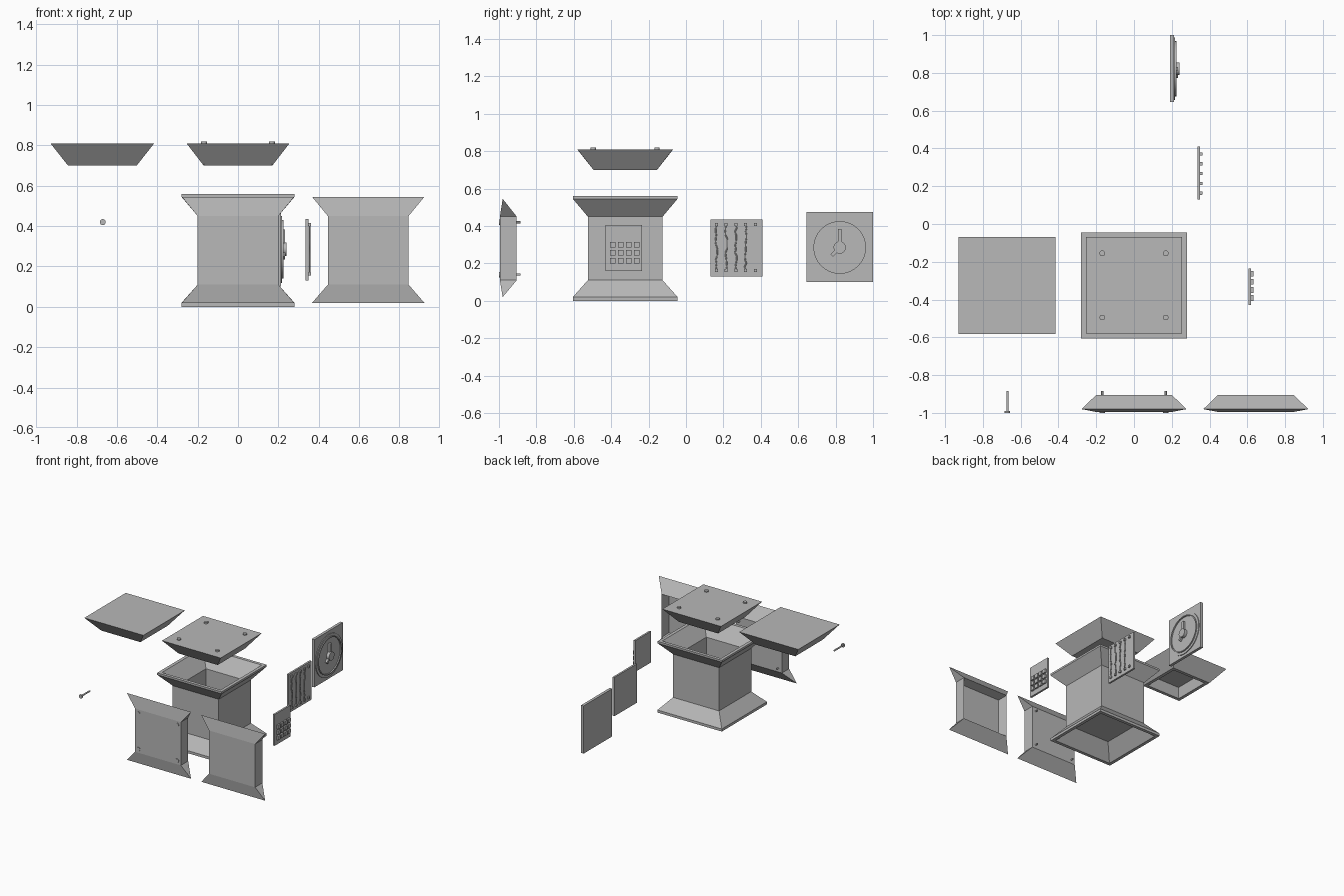
import bpy, bmesh, math, random
from mathutils import Matrix, Vector

random.seed(4)
cube = bpy.data.objects.get("Cube")
if cube:
    bpy.data.objects.remove(cube, do_unlink=True)

grey = bpy.data.materials.new("plain grey")
grey.use_nodes = True
grey.diffuse_color = (0.48, 0.48, 0.48, 1)
grey.node_tree.nodes["Principled BSDF"].inputs["Base Color"].default_value = grey.diffuse_color


def finish(name, bm, smooth=False):
    bmesh.ops.recalc_face_normals(bm, faces=bm.faces)
    mesh = bpy.data.meshes.new(name)
    bm.to_mesh(mesh)
    bm.free()
    mesh.materials.append(grey)
    ob = bpy.data.objects.new(name, mesh)
    bpy.context.collection.objects.link(ob)
    if smooth:
        bpy.ops.object.select_all(action='DESELECT')
        ob.select_set(True)
        bpy.context.view_layer.objects.active = ob
        bpy.ops.object.shade_smooth_by_angle(angle=math.radians(35))
    return ob


def add_box(bm, lo, hi, tilt=None):
    lo, hi = Vector(lo), Vector(hi)
    m = Matrix.Translation((lo + hi) / 2) @ Matrix.Diagonal((*(hi - lo), 1))
    bmesh.ops.create_cube(bm, size=1, matrix=tilt @ m if tilt else m)


def lathe(bm, profile, matrix, sides):
    """Stack of capped rings (radius, height) along the local z axis."""
    rings = []
    for r, h in profile:
        rings.append([bm.verts.new(matrix @ Vector((r * math.cos(a), r * math.sin(a), h)))
                      for a in (2 * math.pi * (i + 0.5) / sides for i in range(sides))])
    for a, b in zip(rings, rings[1:]):
        for i in range(sides):
            j = (i + 1) % sides
            bm.faces.new((a[i], a[j], b[j], b[i]))
    bm.faces.new(rings[0])
    bm.faces.new(rings[-1])


def square_loft(name, x, y, profile):
    bm = bmesh.new()
    lathe(bm, [(h * math.sqrt(2), z) for h, z in profile], Matrix.Translation((x, y, 0)), 4)
    return finish(name, bm)


def screw(name, matrix):
    """Head at the local origin, shaft running along +z."""
    bm = bmesh.new()
    lathe(bm, [(0.015, 0), (0.015, 0.01), (0.006, 0.01), (0.006, 0.115)], matrix, 12)
    return finish(name, bm, True)


# Hollow flared body, with a floor and a sunken underside
CY = -0.325
square_loft("body", 0, CY, [
    (0.17, 0.11), (0.255, 0), (0.28, 0), (0.28, 0.02), (0.2, 0.11), (0.2, 0.45),
    (0.28, 0.545), (0.28, 0.56), (0.255, 0.56), (0.17, 0.45), (0.17, 0.13)])

# Tapered lids
square_loft("top_lid", 0, CY, [(0.17, 0.70), (0.255, 0.81)])
square_loft("bottom_lid", -0.672, CY, [(0.13, 0.78), (0.145, 0.70), (0.17, 0.70), (0.257, 0.81)])


# Flared wall panels
def wall_panel(name, x, hollow):
    bm = bmesh.new()
    rows = [(0.278, -0.98, 0.545), (0.2, -0.995, 0.45), (0.2, -0.995, 0.11),
            (0.278, -0.98, 0.02), (0.2, -0.905, 0.11), (0.2, -0.905, 0.45)]
    left = [bm.verts.new((x - h, y, z)) for h, y, z in rows]
    right = [bm.verts.new((x + h, y, z)) for h, y, z in rows]
    strips = [bm.faces.new((left[i], right[i], right[(i + 1) % 6], left[(i + 1) % 6]))
              for i in range(6)]
    for s in (left, right):
        bm.faces.new((s[0], s[1], s[5]))
        bm.faces.new((s[1], s[2], s[4], s[5]))
        bm.faces.new((s[2], s[3], s[4]))
    bmesh.ops.recalc_face_normals(bm, faces=bm.faces)
    if hollow:
        back = strips[4]
        bmesh.ops.inset_region(bm, faces=[back], thickness=0.02)
        bmesh.ops.translate(bm, verts=back.verts, vec=(0, -0.07, 0))
    finish(name, bm)


wall_panel("screwed_wall_panel", 0, False)
wall_panel("hollow_wall_panel", 0.645, True)

# Screws
inward = Matrix.Rotation(-math.pi / 2, 4, 'X')
down = Matrix.Rotation(math.pi, 4, 'X')
screw("loose_screw", Matrix.Translation((-0.67, -1, 0.42)) @ inward)
for sx in (-1, 1):
    for s in (-1, 1):
        screw("panel_screw", Matrix.Translation((sx * 0.168, -1, 0.28 + s * 0.14)) @ inward)
        screw("lid_screw", Matrix.Translation((sx * 0.168, CY + s * 0.17, 0.82)) @ down)

# Dial plate
bm = bmesh.new()
add_box(bm, (0.19, 0.645, 0.1), (0.212, 1, 0.475))
finish("dial_plate", bm)
centre = Matrix.Translation((0, 0.822, 0.285))
facing = centre @ Matrix.Rotation(math.pi / 2, 4, 'Y')
bm = bmesh.new()
lathe(bm, [(0.166, 0.205), (0.166, 0.218), (0.146, 0.218), (0.146, 0.225),
           (0.138, 0.225), (0.138, 0.216)], facing, 48)
finish("dial_face", bm, True)
bm = bmesh.new()
lathe(bm, [(0.033, 0.21), (0.033, 0.24)], facing, 24)
finish("dial_hub", bm, True)
for name, length, angle in (("long_hand", 0.098, 0), ("short_hand", 0.06, 135)):
    bm = bmesh.new()
    add_box(bm, (0.214, -0.01, 0), (0.232, 0.01, length),
            centre @ Matrix.Rotation(math.radians(angle), 4, 'X'))
    finish(name, bm)

# Wire plate with terminals and crooked wires
bm = bmesh.new()
add_box(bm, (0.335, 0.13, 0.13), (0.35, 0.41, 0.435))
finish("wire_plate", bm)
for i in range(5):
    y = 0.163 + i * 0.052
    bm = bmesh.new()
    for z in (0.163, 0.408):
        add_box(bm, (0.348, y - 0.008, z - 0.008), (0.362, y + 0.008, z + 0.008))
    finish("terminals", bm)
    if i == 4:
        continue
    curve = bpy.data.curves.new("wire", 'CURVE')
    curve.dimensions = '3D'
    curve.bevel_depth = 0.004
    curve.bevel_resolution = 1
    spline = curve.splines.new('POLY')
    count = 14
    spline.points.add(count - 1)
    for k, p in enumerate(spline.points):
        wobble = 0 if k in (0, count - 1) else random.uniform(-0.006, 0.006)
        p.co = (0.355, y + wobble, 0.408 - 0.245 * k / (count - 1), 1)
    curve.materials.append(grey)
    bpy.context.collection.objects.link(bpy.data.objects.new("wire", curve))

# Keypad
bm = bmesh.new()
add_box(bm, (0.605, -0.43, 0.16), (0.62, -0.235, 0.405))
finish("keypad_plate", bm)
bm = bmesh.new()
for col in range(4):
    for row in range(3):
        y, z = -0.392 + col * 0.043, 0.213 + row * 0.043
        add_box(bm, (0.618, y - 0.015, z - 0.015), (0.633, y + 0.015, z + 0.015))
finish("keys", bm)
